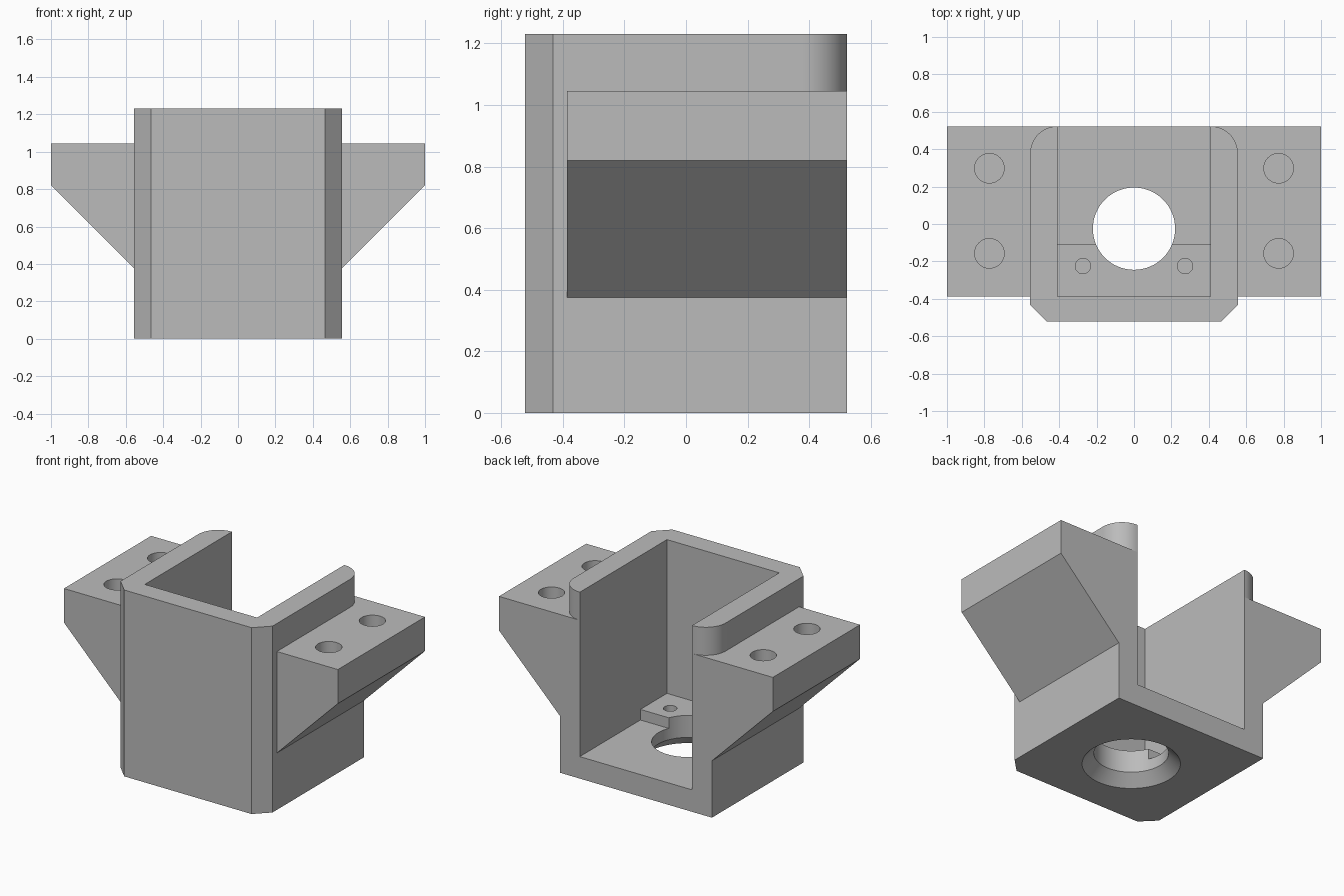
import bpy
import bmesh
from math import cos, sin, pi, radians

cube = bpy.data.objects.get("Cube")
if cube:
    bpy.data.objects.remove(cube, do_unlink=True)

grey = bpy.data.materials.new("plain_grey")
grey.use_nodes = True
colour = (0.5, 0.5, 0.5, 1)
grey.diffuse_color = colour
grey.node_tree.nodes["Principled BSDF"].inputs["Base Color"].default_value = colour


def loft(name, rings):
    """Closed solid through a stack of rings with equal point counts."""
    bm = bmesh.new()
    loops = [[bm.verts.new(p) for p in ring] for ring in rings]
    n = len(loops[0])
    for a, b in zip(loops, loops[1:]):
        for i in range(n):
            j = (i + 1) % n
            bm.faces.new((a[i], a[j], b[j], b[i]))
    bm.faces.new(loops[0])
    bm.faces.new(loops[-1])
    bmesh.ops.recalc_face_normals(bm, faces=bm.faces)
    mesh = bpy.data.meshes.new(name)
    bm.to_mesh(mesh)
    bm.free()
    mesh.materials.append(grey)
    obj = bpy.data.objects.new(name, mesh)
    bpy.context.collection.objects.link(obj)
    return obj


def prism(name, profile, axis, lo, hi):
    """Profile in the two remaining axes, extruded along the given axis."""
    def place(p, d):
        co = list(p)
        co.insert("xyz".index(axis), d)
        return co
    return loft(name, [[place(p, d) for p in profile] for d in (lo, hi)])


def round_plug(name, x, y, steps, n=64):
    """Turned solid from (radius, height) steps."""
    angles = [2 * pi * i / n for i in range(n)]
    return loft(name, [[(x + r * cos(a), y + r * sin(a), z) for a in angles]
                       for r, z in steps])


def combine(target, tool, operation):
    mod = target.modifiers.new(operation.lower(), "BOOLEAN")
    mod.object, mod.operation, mod.solver = tool, operation, "EXACT"
    bpy.ops.object.select_all(action="DESELECT")
    bpy.context.view_layer.objects.active = target
    target.select_set(True)
    bpy.ops.object.modifier_apply(modifier=mod.name)
    bpy.data.objects.remove(tool, do_unlink=True)


W, D, H = 0.555, 0.5225, 1.23      # housing half width, half depth, height
INNER, SHELF, BEVEL = 0.41, 1.045, 0.09
FRONT_IN = -0.387

# Housing block with bevelled front corners
housing = prism("bracket_housing", [
    (-W, D), (-W, BEVEL - D), (BEVEL - W, -D),
    (W - BEVEL, -D), (W, BEVEL - D), (W, D)], "z", 0, H)

# Rounded rear corners above the mounting ears
R = W - INNER
for s in (-1, 1):
    arc = [(s * (INNER + R * cos(a)), D - R + R * sin(a))
           for a in (pi / 2 * i / 16 for i in range(17))]
    outside = [(s * INNER, 0.7), (s * 0.7, 0.7), (s * 0.7, D - R)]
    combine(housing, prism("corner_cutter", arc + outside, "z", SHELF, 1.4), "DIFFERENCE")

# Sloped mounting ears on both sides
ears = prism("mounting_ears", [
    (-1, SHELF), (-1, 0.82), (-W, 0.375),
    (W, 0.375), (1, 0.82), (1, SHELF)], "y", FRONT_IN, D)
combine(housing, ears, "UNION")

# Cavity open to the top and rear, leaving a step on the floor
FLOOR, STEP = 0.145, 0.215
cavity = prism("cavity_cutter", [
    (FRONT_IN, STEP), (-0.11, STEP), (-0.11, FLOOR),
    (0.8, FLOOR), (0.8, 1.4), (FRONT_IN, 1.4)], "x", -INNER, INNER)
combine(housing, cavity, "DIFFERENCE")

# Central bore, countersunk from below
bore = round_plug("bore_cutter", 0, -0.025, [(0.30, -0.01), (0.22, 0.07), (0.22, 0.5)])
combine(housing, bore, "DIFFERENCE")

# Blind screw holes in the step and ears
for s in (-1, 1):
    for x, y, r, lo, hi in ((0.273, -0.225, 0.041, 0.075, 0.4),
                            (0.773, 0.298, 0.079, 0.8, 1.2),
                            (0.773, -0.157, 0.079, 0.8, 1.2)):
        hole = round_plug("hole_cutter", s * x, y, [(r, lo), (r, hi)], 40)
        combine(housing, hole, "DIFFERENCE")

bpy.ops.object.shade_smooth_by_angle(angle=radians(30))
